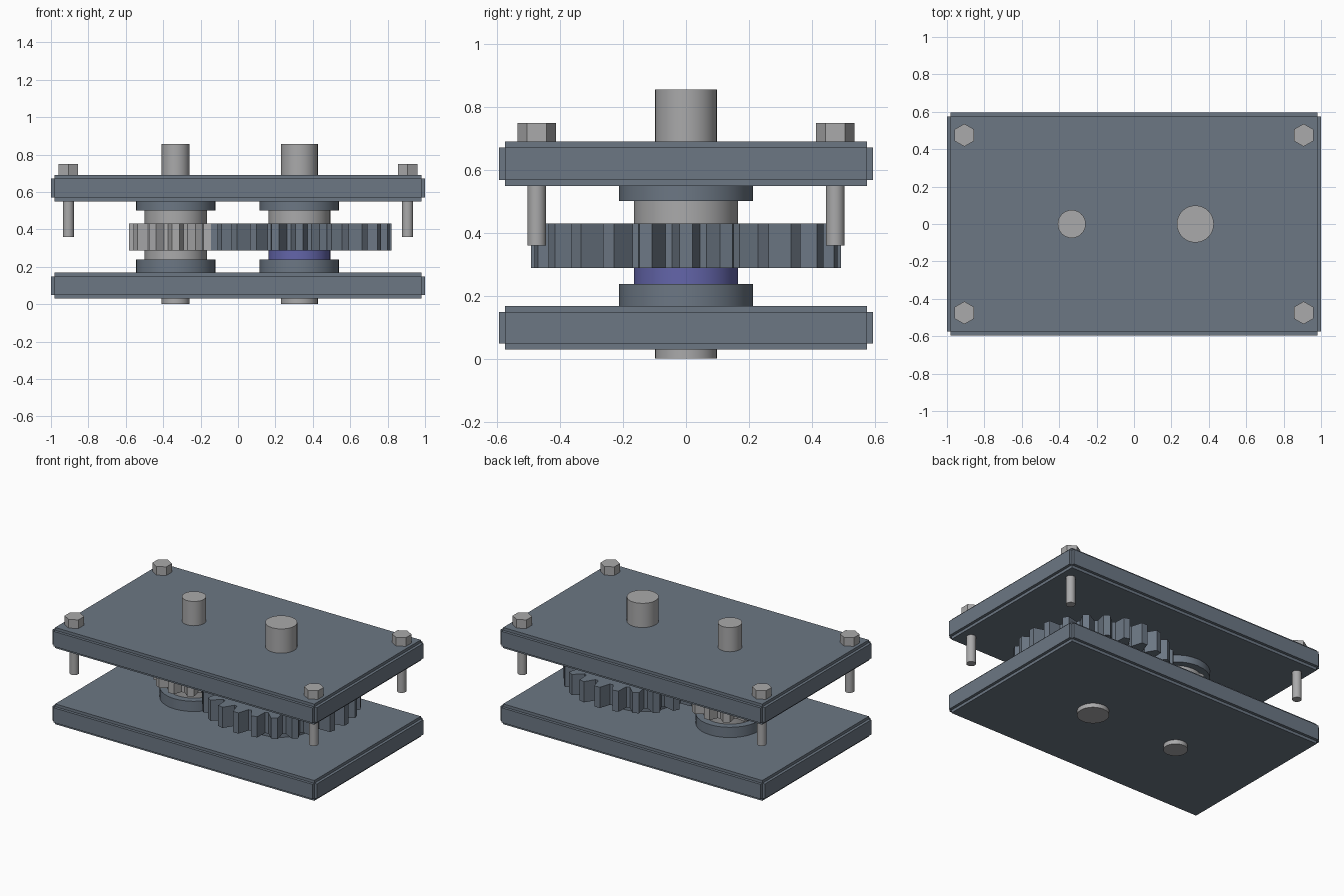
import bpy, bmesh, math

if "Cube" in bpy.data.objects:
    bpy.data.objects.remove(bpy.data.objects["Cube"])


def material(name, rgb):
    m = bpy.data.materials.new(name)
    m.diffuse_color = (*rgb, 1)
    m.use_nodes = True
    m.node_tree.nodes["Principled BSDF"].inputs["Base Color"].default_value = m.diffuse_color
    return m


STEEL_BLUE = material("steel_blue", (0.15, 0.185, 0.23))
LIGHT_GREY = material("light_grey", (0.40, 0.40, 0.405))
VIOLET_BLUE = material("violet_blue", (0.125, 0.13, 0.40))


def prism(name, outline, z0, z1, mat, smooth=False):
    """Extrude a closed xy outline from z0 to z1."""
    bm = bmesh.new()
    low = [bm.verts.new((x, y, z0)) for x, y in outline]
    high = [bm.verts.new((x, y, z1)) for x, y in outline]
    bm.faces.new(low[::-1])
    bm.faces.new(high)
    n = len(low)
    for i in range(n):
        j = (i + 1) % n
        bm.faces.new((low[i], low[j], high[j], high[i]))
    mesh = bpy.data.meshes.new(name)
    bm.to_mesh(mesh)
    bm.free()
    mesh.materials.append(mat)
    ob = bpy.data.objects.new(name, mesh)
    bpy.context.collection.objects.link(ob)
    if smooth:
        bpy.ops.object.select_all(action='DESELECT')
        ob.select_set(True)
        bpy.context.view_layer.objects.active = ob
        bpy.ops.object.shade_smooth_by_angle(angle=math.radians(30))
    return ob


def circle(cx, cy, r, sides, turn=0.0):
    return [(cx + r * math.cos(turn + math.tau * i / sides),
             cy + r * math.sin(turn + math.tau * i / sides)) for i in range(sides)]


def cylinder(name, x, y, r, z0, z1, mat):
    return prism(name, circle(x, y, r, 32), z0, z1, mat, smooth=True)


def gear(name, cx, teeth, tip, root, z0, z1, mat):
    """Spur gear with straight tapered teeth."""
    pitch = math.tau / teeth
    pts = []
    for i in range(teeth):
        for frac, r in ((-0.4, root), (-0.16, tip), (0.16, tip), (0.4, root)):
            a = (i + frac) * pitch
            pts.append((cx + r * math.cos(a), r * math.sin(a)))
    return prism(name, pts, z0, z1, mat)


def rectangle(x, y):
    return [(-x, -y), (x, -y), (x, y), (-x, y)]


# Cover plates with stepped edges: three overlapping slabs each
STEP = 0.019
for label, z0, z1 in (("lower", 0.029, 0.168), ("upper", 0.55, 0.691)):
    prism(label + "_plate_core", rectangle(1 - STEP, 0.576), z0, z1, STEEL_BLUE)
    prism(label + "_plate_side_rim", rectangle(1, 0.576), z0 + STEP, z1 - STEP, STEEL_BLUE)
    prism(label + "_plate_end_rim", rectangle(1 - STEP, 0.595), z0 + STEP, z1 - STEP, STEEL_BLUE)

# Shafts with their collars and spacers
for label, x, r, low_mat in (("pinion", -0.333, 0.075, LIGHT_GREY),
                             ("wheel", 0.328, 0.099, VIOLET_BLUE)):
    cylinder(label + "_shaft", x, 0, r, 0, 0.857, LIGHT_GREY)
    cylinder(label + "_lower_collar", x, 0, 0.213, 0.168, 0.238, STEEL_BLUE)
    cylinder(label + "_upper_collar", x, 0, 0.213, 0.502, 0.55, STEEL_BLUE)
    cylinder(label + "_lower_spacer", x, 0, 0.166, 0.238, 0.288, low_mat)
    cylinder(label + "_upper_spacer", x, 0, 0.166, 0.43, 0.502, LIGHT_GREY)

# Meshing gears
gear("pinion_gear", -0.333, 12, 0.25, 0.20, 0.288, 0.43, LIGHT_GREY)
gear("wheel_gear", 0.328, 24, 0.494, 0.42, 0.288, 0.43, STEEL_BLUE)

# Corner bolts: hexagonal heads and round shanks
for x in (-0.907, 0.907):
    for y in (-0.475, 0.475):
        prism("bolt_head", circle(x, y, 0.061, 6, math.pi / 6), 0.691, 0.75, LIGHT_GREY)
        cylinder("bolt_shank", x, y, 0.0295, 0.36, 0.70, LIGHT_GREY)
